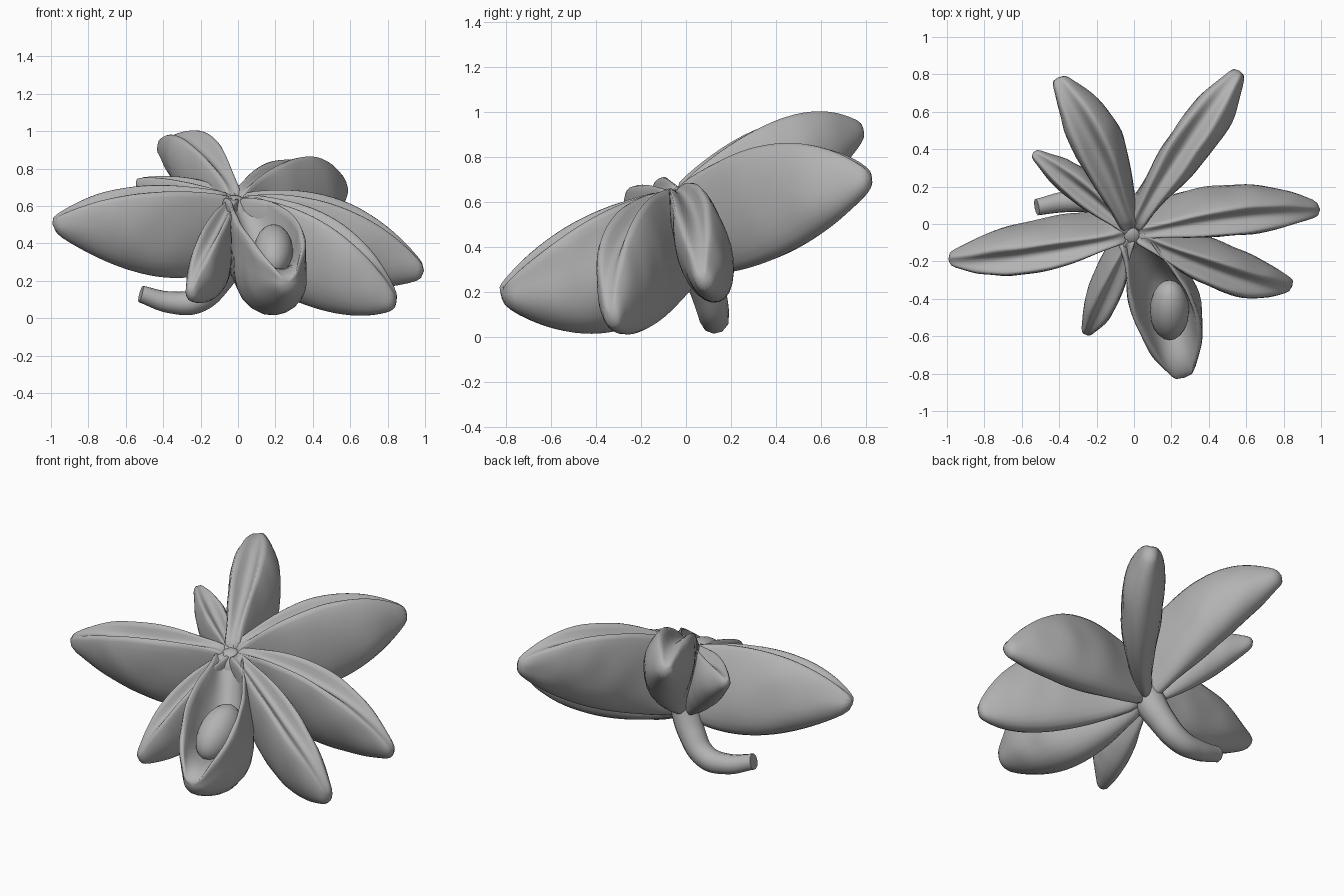
import bpy, bmesh, math, random
from mathutils import Vector

if "Cube" in bpy.data.objects:
    bpy.data.objects.remove(bpy.data.objects["Cube"])

random.seed(4)
HUB_TOP = Vector((-0.01, -0.06, 0.66))
HUB_LOW = Vector((-0.04, 0.08, 0.27))

# Dull grey husk
HUSK = bpy.data.materials.new("husk")
HUSK.diffuse_color = (0.45, 0.45, 0.45, 1)
HUSK.use_nodes = True
HUSK.node_tree.nodes["Principled BSDF"].inputs["Base Color"].default_value = HUSK.diffuse_color


def through(a, m, c, t):
    """Quadratic curve from a to c passing through m at the middle."""
    ctrl = m * 2 - (a + c) / 2
    return a * (1 - t) ** 2 + ctrl * 2 * t * (1 - t) + c * t * t


def finish(obj):
    obj.data.materials.append(HUSK)
    for p in obj.data.polygons:
        p.use_smooth = True
    return obj


def pod(name, ridge_mid, tip, keel_mid, width, lip=0.5, groove=0.17):
    """Boat-shaped pod lofted between a split ridge and a rounded keel."""
    rm, tp, km = Vector(ridge_mid), Vector(tip), Vector(keel_mid)
    tip_low = tp + (km - rm) * 0.15
    half = [(0.0, lip), (0.05, lip + 0.18), (0.25, 0.92), (0.5, 1.0),
            (0.75, 0.88), (0.94, 0.5)]
    inner = [(1.0, 0.0), (0.9, 0.2)]            # closed slit
    if lip > 0.7:
        inner = [(1.0, 0.0), (0.75, 0.5), (0.35, 0.72)]  # wide hollow, thin walls
    bm = bmesh.new()
    rings = []
    n = 12
    for i in range(n + 1):
        t = i / n
        r = through(HUB_TOP, rm, tp, t)
        k = through(HUB_LOW, km, tip_low, t)
        side = (tp - HUB_TOP).cross(k - r).normalized()
        bulge = max(0, math.sin(math.pi * t ** 1.1)) ** 0.6
        w = width * max(0.55 * (1 - t), bulge, 0.3)
        g = groove * math.sin(math.pi * t)
        right = [(g * u, v) for u, v in inner] + half
        sect = right + [(1.0, 0.0)] + [(u, -v) for u, v in reversed(right[1:])]
        ring = []
        for u, v in sect:
            wob = 1 + random.uniform(-0.1, 0.1)   # dried, wrinkled skin
            ring.append(bm.verts.new(r.lerp(k, u) + side * v * w * wob))
        rings.append(ring)
    m = len(rings[0])
    for a, b in zip(rings, rings[1:]):
        for j in range(m):
            bm.faces.new((a[j], a[(j + 1) % m], b[(j + 1) % m], b[j]))
    bm.faces.new(rings[0])
    bm.faces.new(rings[-1])
    bmesh.ops.recalc_face_normals(bm, faces=bm.faces)
    me = bpy.data.meshes.new(name)
    bm.to_mesh(me)
    bm.free()
    ob = bpy.data.objects.new(name, me)
    bpy.context.collection.objects.link(ob)
    ob.modifiers.new("smooth", 'SUBSURF').levels = 1
    return finish(ob)


def ball(name, loc, size, rot=(0, 0, 0)):
    bpy.ops.mesh.primitive_uv_sphere_add(segments=20, ring_count=12, radius=1,
                                         location=loc, rotation=rot)
    ob = bpy.context.object
    ob.name = name
    ob.scale = size
    return finish(ob)


# Eight pods around the hub
pod("back_right_pod", (0.27, 0.42, 0.87), (0.56, 0.82, 0.74), (0.36, 0.46, 0.37), 0.125)
pod("back_left_pod", (-0.21, 0.38, 0.97), (-0.41, 0.78, 0.95), (-0.17, 0.49, 0.54), 0.135)
pod("small_left_back_pod", (-0.27, 0.16, 0.75), (-0.54, 0.38, 0.75), (-0.28, 0.23, 0.43), 0.09)
pod("left_pod", (-0.55, -0.19, 0.70), (-1.0, -0.20, 0.53), (-0.47, -0.03, 0.22), 0.13)
pod("small_left_front_pod", (-0.14, -0.40, 0.48), (-0.26, -0.60, 0.15), (-0.14, -0.25, 0.10), 0.09)
pod("right_front_pod", (0.50, -0.29, 0.53), (0.85, -0.34, 0.12), (0.46, -0.17, 0.03), 0.12)
pod("right_pod", (0.55, 0.01, 0.63), (1.0, 0.07, 0.28), (0.50, 0.15, 0.15), 0.125)
pod("open_front_pod", (0.16, -0.46, 0.54), (0.27, -0.83, 0.22), (0.17, -0.34, 0.01), 0.185,
    lip=0.78, groove=0.6)

# Seed lying in the open pod
ball("seed", (0.19, -0.46, 0.36), (0.105, 0.18, 0.12), (math.radians(35), 0, 0))

# Hub joining the pods
ball("hub", (-0.02, 0.0, 0.46), (0.13, 0.13, 0.205), (math.radians(19), 0, 0))

# Hooked stalk underneath
cu = bpy.data.curves.new("stalk", 'CURVE')
cu.dimensions = '3D'
cu.bevel_depth = 0.065
cu.bevel_resolution = 3
cu.use_fill_caps = True
cu.materials.append(HUSK)
sp = cu.splines.new('BEZIER')
path = [(-0.03, 0.05, 0.36, 1.5), (-0.11, 0.10, 0.20, 1.2), (-0.22, 0.125, 0.095, 1.05),
        (-0.36, 0.12, 0.085, 0.9), (-0.52, 0.09, 0.13, 0.7)]
sp.bezier_points.add(len(path) - 1)
for bp, (x, y, z, r) in zip(sp.bezier_points, path):
    bp.co = (x, y, z)
    bp.radius = r
    bp.handle_left_type = bp.handle_right_type = 'AUTO'
bpy.context.collection.objects.link(bpy.data.objects.new("stalk", cu))
